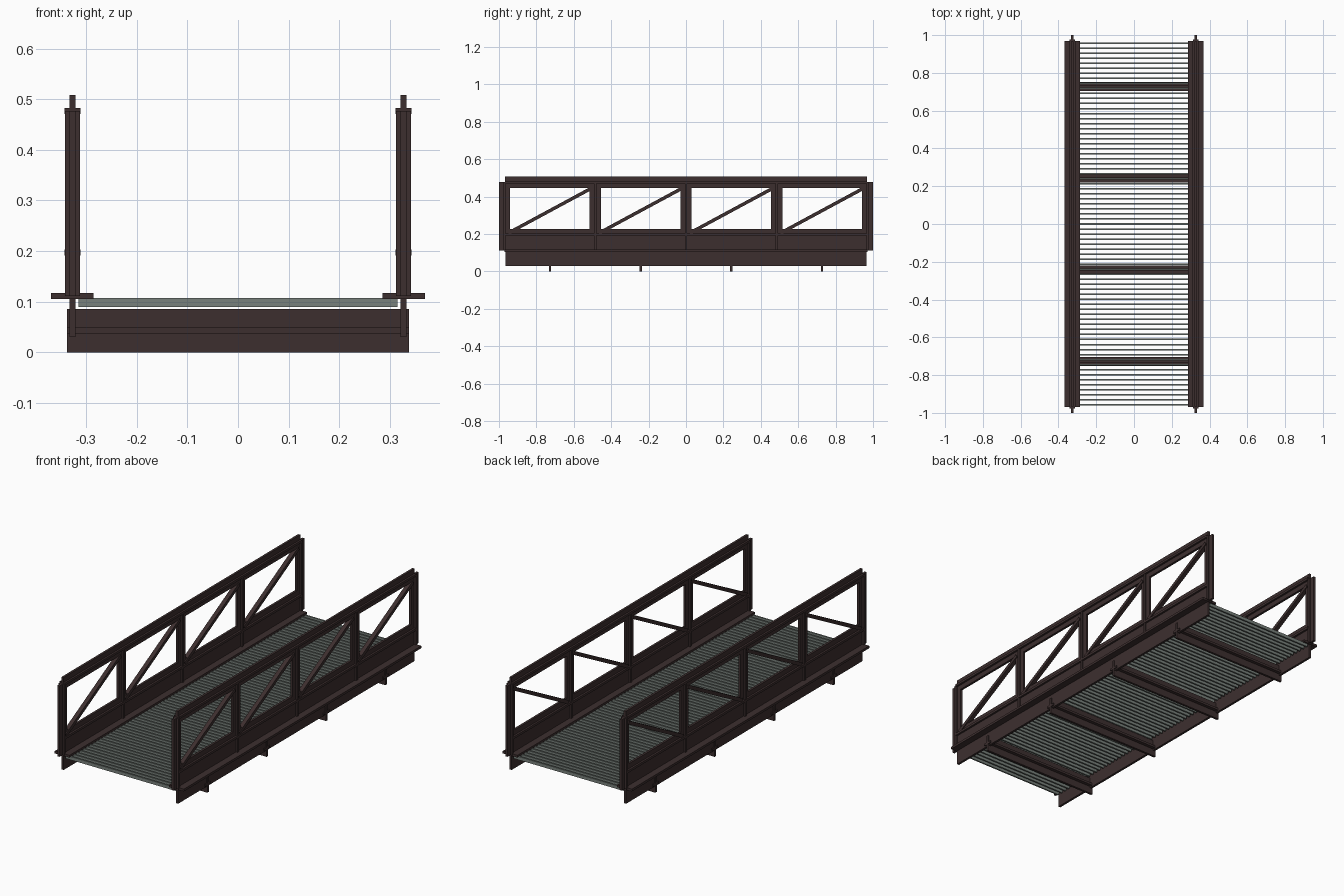
import bpy
import bmesh
from mathutils import Matrix, Vector

cube = bpy.data.objects.get("Cube")
if cube:
    bpy.data.objects.remove(cube, do_unlink=True)


def make_material(name, colour):
    mat = bpy.data.materials.new(name)
    mat.use_nodes = True
    mat.diffuse_color = colour
    mat.node_tree.nodes["Principled BSDF"].inputs["Base Color"].default_value = colour
    return mat


STEEL = make_material("dark brown steel", (0.046, 0.028, 0.028, 1))
GRATING = make_material("grey green grating", (0.19, 0.22, 0.20, 1))

SIDE = 0.327      # centre line of each side truss
THIN = 0.012      # plate thickness
DEPTH = 0.062     # web depth of the cross-shaped members
FLANGE = 0.032    # flange width of the cross-shaped members
GIRDER_TOP = 0.117
RAIL_TOP = 0.477
BAYS = 4
END = 0.97        # centre line of the end posts


def finish(name, bm, mat, mirror=False):
    bmesh.ops.recalc_face_normals(bm, faces=bm.faces)
    mesh = bpy.data.meshes.new(name)
    bm.to_mesh(mesh)
    bm.free()
    mesh.materials.append(mat)
    obj = bpy.data.objects.new(name, mesh)
    bpy.context.collection.objects.link(obj)
    if mirror:
        obj.modifiers.new("mirror", "MIRROR").use_axis[0] = True
    return obj


def box(name, centre, size, mat=STEEL, mirror=False):
    bm = bmesh.new()
    bmesh.ops.create_cube(bm, size=1)
    bmesh.ops.scale(bm, vec=size, verts=bm.verts)
    bmesh.ops.translate(bm, vec=centre, verts=bm.verts)
    return finish(name, bm, mat, mirror)


def cross_member(name, start, end, web_dir, depth, flange, offset=0, mirror=False):
    """Extrude a plus-shaped section from start to end; the web runs along web_dir."""
    start, end, up = Vector(start), Vector(end), Vector(web_dir)
    side = up.cross((end - start).normalized())
    t, d, f = THIN / 2, depth / 2, flange / 2
    quarter = [(t, d), (t, t), (f, t)]
    points = []
    for sx, sy in ((1, 1), (1, -1), (-1, -1), (-1, 1)):
        part = [(sx * x, sy * y) for x, y in quarter]
        points += part if sx * sy > 0 else part[::-1]
    bm = bmesh.new()
    # the flange may sit above or below the middle of the web
    verts = [bm.verts.new(start + side * x + up * (y + (offset if abs(y) <= t else 0)))
             for x, y in points]
    face = bm.faces.new(verts)
    new = bmesh.ops.extrude_face_region(bm, geom=[face])["geom"]
    bmesh.ops.translate(bm, vec=end - start,
                        verts=[v for v in new if isinstance(v, bmesh.types.BMVert)])
    return finish(name, bm, STEEL, mirror)


# Lower side girders: upright web with a wide flange on top
box("girder_web", (SIDE, 0, 0.07), (THIN, 1.93, 0.08), mirror=True)
box("girder_flange", (SIDE, 0, GIRDER_TOP - THIN / 2), (0.084, 1.94, THIN), mirror=True)

# Solid kick plate and the two long rails of each truss
box("kick_plate", (SIDE, 0, 0.155), (THIN, 1.94, 0.085), mirror=True)
for name, z, width in (("lower_rail", 0.197, FLANGE), ("top_rail", RAIL_TOP, FLANGE)):
    cross_member(name, (SIDE, -0.967, z), (SIDE, 0.967, z), (0, 0, 1),
                 DEPTH, width, mirror=True)

# Upright posts
bay = 2 * END / BAYS
for i in range(BAYS + 1):
    y = -END + i * bay
    cross_member("post_%d" % (i + 1), (SIDE, y, GIRDER_TOP - 0.006), (SIDE, y, RAIL_TOP),
                 (0, 1, 0), 0.06, 0.03, mirror=True)

# Diagonal braces, all rising toward the back
for i in range(BAYS):
    y = -END + i * bay
    low = Vector((SIDE, y + 0.02, 0.205))
    high = Vector((SIDE, y + bay - 0.02, 0.445))
    bm = bmesh.new()
    bmesh.ops.create_cube(bm, size=1)
    bmesh.ops.scale(bm, vec=(0.022, 0.018, (high - low).length), verts=bm.verts)
    turn = (high - low).to_track_quat("Z", "Y").to_matrix().to_4x4()
    # keep the bar's wide side across the truss
    if abs(turn[0][0]) < 0.5:
        turn = turn @ Matrix.Rotation(1.5708, 4, "Z")
    bmesh.ops.transform(bm, matrix=Matrix.Translation((low + high) / 2) @ turn,
                        verts=bm.verts)
    finish("diagonal_brace_%d" % (i + 1), bm, STEEL, mirror=True)

# Cross beams below the deck
for i in range(BAYS):
    y = -END + (i + 0.5) * bay
    cross_member("cross_beam_%d" % (i + 1), (-0.338, y, 0.043), (0.338, y, 0.043),
                 (0, 0, 1), 0.086, 0.046)

# Open deck of thin bars standing on edge
COUNT = 73
slats = box("deck_slats", (0, -0.957, 0.0985), (0.63, 0.008, 0.017), GRATING)
array = slats.modifiers.new("repeat", "ARRAY")
array.count = COUNT
array.use_relative_offset = False
array.use_constant_offset = True
array.constant_offset_displace = (0, 1.914 / (COUNT - 1), 0)
